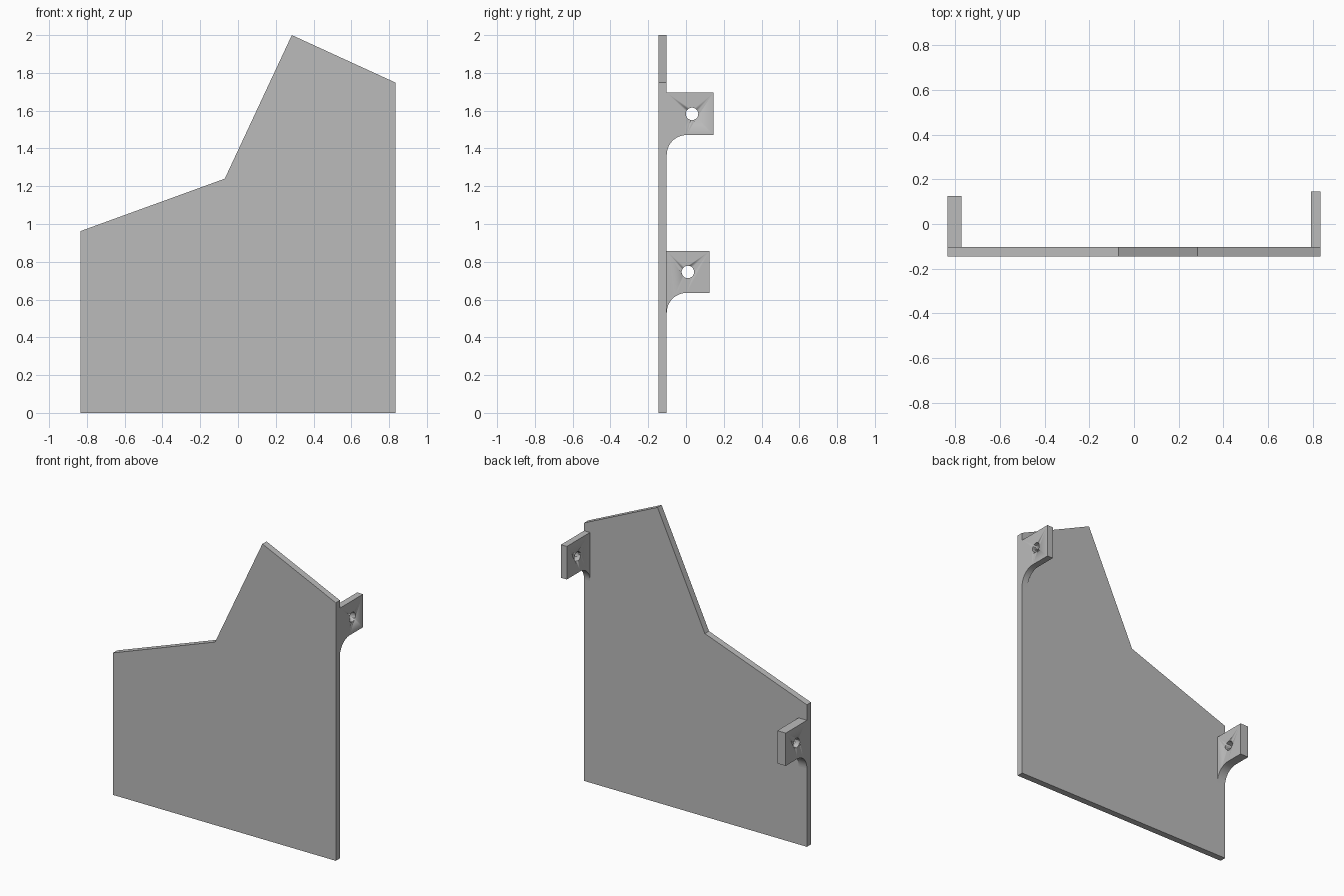
import bpy
import bmesh
import math
from mathutils import Vector

cube = bpy.data.objects.get("Cube")
if cube:
    bpy.data.objects.remove(cube, do_unlink=True)

grey = bpy.data.materials.new("plain grey")
grey.use_nodes = True
grey.diffuse_color = (0.5, 0.5, 0.5, 1)
grey.node_tree.nodes["Principled BSDF"].inputs["Base Color"].default_value = (0.5, 0.5, 0.5, 1)

FRONT, BACK = -0.146, -0.102


def prism(name, outline, depth):
    """Extrude a closed outline of 3D points along depth."""
    bm = bmesh.new()
    face = bm.faces.new([bm.verts.new(p) for p in outline])
    result = bmesh.ops.extrude_face_region(bm, geom=[face])
    moved = [v for v in result["geom"] if isinstance(v, bmesh.types.BMVert)]
    bmesh.ops.translate(bm, verts=moved, vec=Vector(depth))
    bmesh.ops.recalc_face_normals(bm, faces=bm.faces)
    mesh = bpy.data.meshes.new(name)
    bm.to_mesh(mesh)
    bm.free()
    mesh.materials.append(grey)
    obj = bpy.data.objects.new(name, mesh)
    bpy.context.collection.objects.link(obj)
    return obj


def arc(y, z, radius, start, end, steps):
    """Points of an arc in the side plane, angles in degrees."""
    angles = [math.radians(start + (end - start) * i / steps) for i in range(steps + 1)]
    return [(y + radius * math.cos(a), z + radius * math.sin(a)) for a in angles]


def mounting_tab(name, x0, x1, y_end, z0, z1, hole_y):
    # Square tab with a concave fillet beneath, running into the plate
    r = 0.105
    side = [(BACK, z1), (y_end, z1), (y_end, z0)]
    side += arc(BACK + r, z0 - r, r, 90, 180, 16)
    tab = prism(name, [(x0, y, z) for y, z in side], (x1 - x0, 0, 0))

    # Bolt hole
    ring = arc(hole_y, (z0 + z1) / 2, 0.033, 0, 360, 32)[:-1]
    cutter = prism(name + "_hole_cutter", [(x0 - 0.05, y, z) for y, z in ring],
                   (x1 - x0 + 0.1, 0, 0))
    cutter.hide_render = True
    cutter.hide_set(True)
    cutter.display_type = 'WIRE'
    cut = tab.modifiers.new("bolt hole", 'BOOLEAN')
    cut.operation = 'DIFFERENCE'
    cut.solver = 'EXACT'
    cut.object = cutter

    # Smooth the fillet and hole, keeping the edges crisp
    bpy.ops.object.select_all(action='DESELECT')
    for obj in (cutter, tab):
        for poly in obj.data.polygons:
            poly.use_smooth = True
    tab.select_set(True)
    bpy.context.view_layer.objects.active = tab
    bpy.ops.object.shade_smooth_by_angle(angle=math.radians(30))


# Flat panel with a stepped, sloping top edge
panel = [(-0.835, 0), (0.835, 0), (0.835, 1.748), (0.285, 2.0), (-0.07, 1.24), (-0.835, 0.962)]
prism("panel", [(x, FRONT, z) for x, z in panel], (0, BACK - FRONT, 0))

# Rear tabs: a high one on the left edge, a low thicker one on the right edge
mounting_tab("upper_left_tab", 0.791, 0.835, 0.146, 1.471, 1.695, 0.032)
mounting_tab("lower_right_tab", -0.835, -0.772, 0.125, 0.635, 0.857, 0.01)
